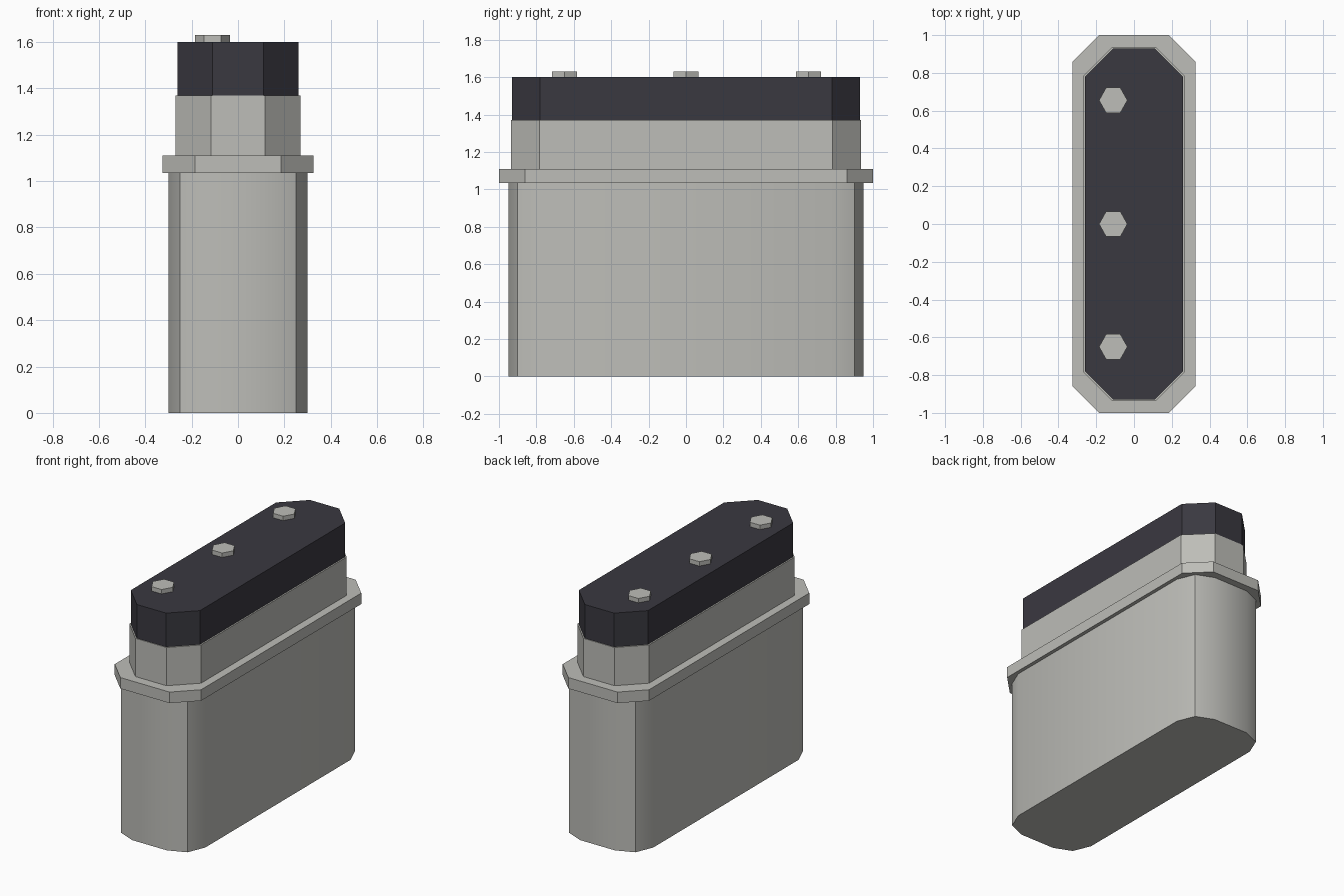
import bpy, math

if "Cube" in bpy.data.objects:
    bpy.data.objects.remove(bpy.data.objects["Cube"])


def material(name, rgb):
    m = bpy.data.materials.new(name)
    m.diffuse_color = (*rgb, 1)
    m.use_nodes = True
    m.node_tree.nodes["Principled BSDF"].inputs["Base Color"].default_value = m.diffuse_color
    return m


grey = material("light_grey", (0.51, 0.51, 0.48))
dark = material("dark_charcoal", (0.042, 0.040, 0.051))


def prism(name, outline, z0, z1, mat):
    """Closed vertical prism from a counter-clockwise outline."""
    n = len(outline)
    verts = [(x, y, z) for z in (z0, z1) for x, y in outline]
    faces = [(i, (i + 1) % n, (i + 1) % n + n, i + n) for i in range(n)]
    faces += [tuple(reversed(range(n))), tuple(range(n, 2 * n))]
    me = bpy.data.meshes.new(name)
    me.from_pydata(verts, [], faces)
    me.materials.append(mat)
    ob = bpy.data.objects.new(name, me)
    bpy.context.collection.objects.link(ob)
    return ob


def corner_rect(hx, hy, r, steps):
    """Rectangle with corners cut by an arc of the given number of steps."""
    pts = []
    for q, (sx, sy) in enumerate([(1, 1), (-1, 1), (-1, -1), (1, -1)]):
        for k in range(steps + 1):
            a = math.pi / 2 * (q + k / steps)
            pts.append((sx * (hx - r) + r * math.cos(a),
                        sy * (hy - r) + r * math.sin(a)))
    return pts


# Lower body with two-step rounded corners, softly shaded
body = prism("lower_body", corner_rect(0.30, 0.95, 0.17, 2), 0, 1.035, grey)
bpy.context.view_layer.objects.active = body
body.select_set(True)
bpy.ops.object.shade_smooth_by_angle(angle=math.radians(30))

# Flange, upper block and dark cap with chamfered corners
prism("flange", corner_rect(0.325, 1.0, 0.14, 1), 1.035, 1.11, grey)
prism("upper_block", corner_rect(0.27, 0.935, 0.153, 1), 1.11, 1.37, grey)
prism("top_cap", corner_rect(0.26, 0.93, 0.15, 1), 1.37, 1.60, dark)

# Hexagonal bolt heads along one side of the cap
for i, y in enumerate((-0.65, 0, 0.655)):
    hexagon = [(-0.11 + 0.075 * math.cos(k * math.pi / 3),
                y + 0.067 / 0.866 * math.sin(k * math.pi / 3)) for k in range(6)]
    prism(f"bolt_head_{i + 1}", hexagon, 1.60, 1.63, grey)
